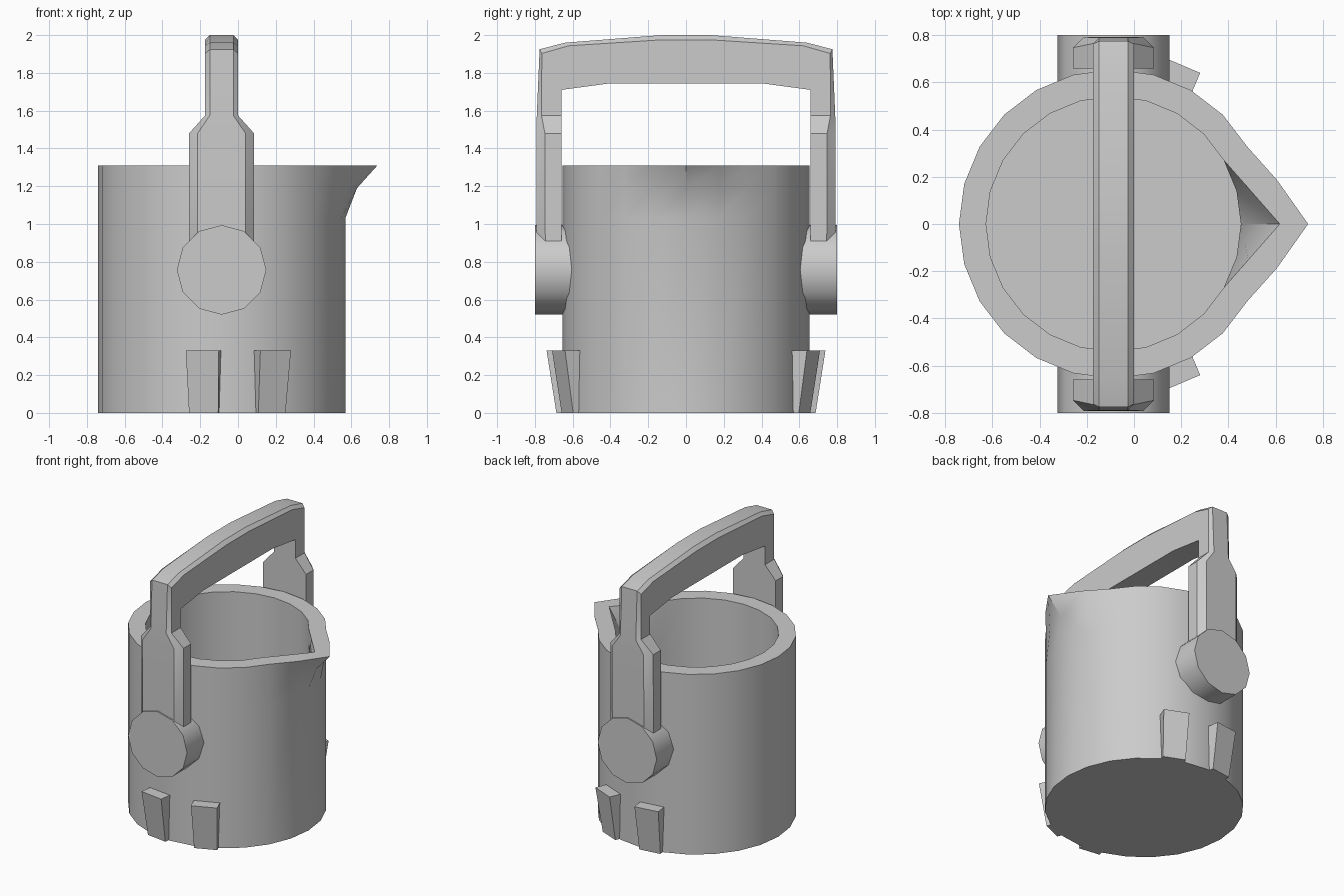
import bpy, bmesh
from math import sin, cos, pi, radians
from mathutils import Matrix

if "Cube" in bpy.data.objects:
    bpy.data.objects.remove(bpy.data.objects["Cube"])

CX = -0.087  # axis of the bucket


def finish(name, bm, angle=35):
    bmesh.ops.recalc_face_normals(bm, faces=bm.faces)
    me = bpy.data.meshes.new(name)
    bm.to_mesh(me)
    bm.free()
    ob = bpy.data.objects.new(name, me)
    bpy.context.collection.objects.link(ob)
    bpy.ops.object.select_all(action='DESELECT')
    ob.select_set(True)
    bpy.context.view_layer.objects.active = ob
    bpy.ops.object.shade_smooth_by_angle(angle=radians(angle))
    return ob


def loft(name, rings, angle=35):
    """Skin closed rings of points and cap both ends."""
    bm = bmesh.new()
    loops = [[bm.verts.new(p) for p in r] for r in rings]
    n = len(loops[0])
    for a, b in zip(loops, loops[1:]):
        for i in range(n):
            j = (i + 1) % n
            bm.faces.new((a[i], a[j], b[j], b[i]))
    bm.faces.new(loops[0])
    bm.faces.new(loops[-1])
    return finish(name, bm, angle)


# Bucket wall: 24-sided rings, pulled outward near +x to form the spout
def bucket_ring(r, z, tip=0.0, side=0.0):
    pull = {0: tip, 1: side, 23: side}
    return [(CX + (r + pull.get(k, 0)) * cos(k * pi / 12),
             (r + pull.get(k, 0)) * sin(k * pi / 12), z) for k in range(24)]


loft("bucket", [
    bucket_ring(0.655, 0.0),
    bucket_ring(0.655, 1.03),
    bucket_ring(0.655, 1.19, 0.062, 0.03),
    bucket_ring(0.655, 1.31, 0.17, 0.063),
    bucket_ring(0.54, 1.31, 0.165, 0.051),
    bucket_ring(0.54, 1.05),
    bucket_ring(0.54, 0.10),
])

# Handle: stations of inner (y, z), outer (y, z), half width, outer chamfer
half = [
    ((0.66, 0.905), (0.79, 0.905), 0.172, 0.045),
    ((0.66, 1.48), (0.792, 1.48), 0.172, 0.045),
    ((0.66, 1.575), (0.79, 1.575), 0.087, 0.025),
    ((0.66, 1.71), (0.775, 1.925), 0.087, 0.025),
    ((0.40, 1.745), (0.64, 1.96), 0.087, 0.025),
    ((0.13, 1.745), (0.13, 2.0), 0.087, 0.025),
]
mirrored = [((-a[0], a[1]), (-b[0], b[1]), w, c) for a, b, w, c in reversed(half)]


def handle_ring(inner, outer, w, c):
    dy, dz = outer[0] - inner[0], outer[1] - inner[1]
    t = 1 - c / (dy * dy + dz * dz) ** 0.5
    side = (inner[0] + dy * t, inner[1] + dz * t)
    return [(CX + x, *p) for x, p in (
        (-w, inner), (w, inner), (w, side), (w - c, outer), (c - w, outer), (-w, side))]


loft("handle", [handle_ring(*s) for s in half + mirrored])

for label, s in (("front", -1), ("back", 1)):
    # Round pivot lugs
    bm = bmesh.new()
    bmesh.ops.create_cone(bm, cap_ends=True, segments=12, radius1=0.237,
                          radius2=0.237, depth=0.22)
    turn = Matrix.Rotation(pi / 2, 4, 'X')
    bm.transform(Matrix.Translation((CX, s * 0.69, 0.757)) @ turn)
    # put a corner of the polygon on the horizontal axis
    far = max(v.co.x for v in bm.verts)
    if far < CX + 0.235:
        pivot = Matrix.Translation((CX, 0, 0.757))
        bm.transform(pivot @ Matrix.Rotation(pi / 12, 4, 'Y') @ pivot.inverted())
    finish(label + "_pivot_lug", bm)

    # Flared pads at the base, set radially
    for place, ang in (("left", -8), ("right", 23)):
        a = radians(ang)

        def pad_ring(w, r0, r1, z):
            return [(CX + r * sin(a) + x * cos(a), s * (r * cos(a) - x * sin(a)), z)
                    for x, r in ((-w, r0), (w, r0), (w, r1), (-w, r1))]
        loft(f"{label}_{place}_pad", [pad_ring(0.078, 0.62, 0.682, 0.0),
                                      pad_ring(0.088, 0.62, 0.733, 0.33)], 20)
